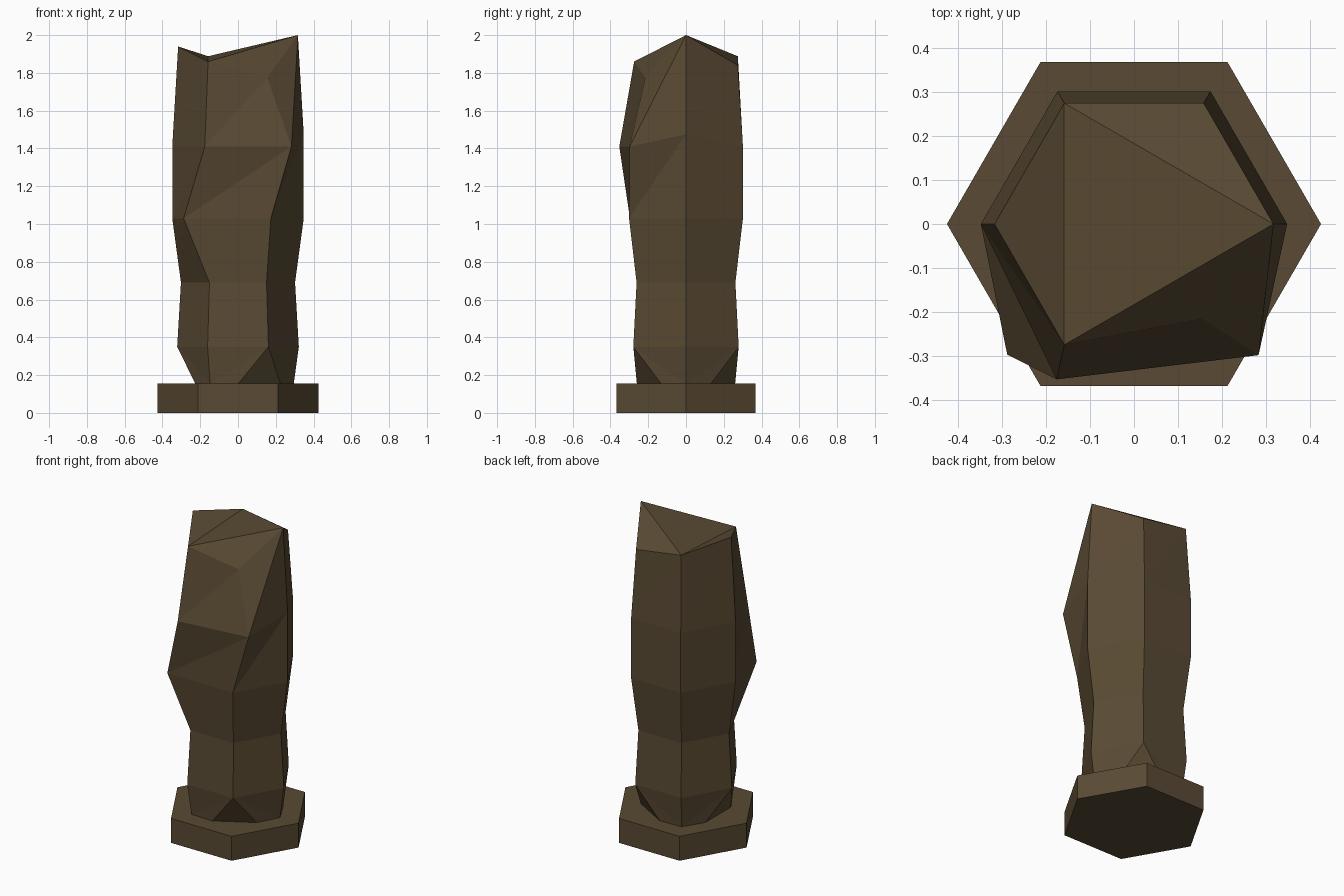
import bpy, bmesh
from math import cos, sin, radians

if "Cube" in bpy.data.objects:
    bpy.data.objects.remove(bpy.data.objects["Cube"])

mat = bpy.data.materials.new("dark_brown")
mat.diffuse_color = (0.10, 0.068, 0.033, 1)
mat.use_nodes = True
mat.node_tree.nodes["Principled BSDF"].inputs["Base Color"].default_value = mat.diffuse_color


def finish(name, bm):
    bmesh.ops.recalc_face_normals(bm, faces=bm.faces)
    mesh = bpy.data.meshes.new(name)
    bm.to_mesh(mesh)
    bm.free()
    obj = bpy.data.objects.new(name, mesh)
    bpy.context.collection.objects.link(obj)
    mesh.materials.append(mat)


def polar(bm, r, deg, z):
    return bm.verts.new((r * cos(radians(deg)), r * sin(radians(deg)), z))


def hex_ring(bm, r, z):
    return [polar(bm, r, 60 * i, z) for i in range(6)]


def bridge(bm, low, high):
    # triangulated band, diagonals running up to the next corner
    for i in range(6):
        j = (i + 1) % 6
        bm.faces.new((low[i], low[j], high[j]))
        bm.faces.new((low[i], high[j], high[i]))


# hexagonal base slab
bm = bmesh.new()
low, high = hex_ring(bm, 0.425, 0), hex_ring(bm, 0.425, 0.155)
for i in range(6):
    j = (i + 1) % 6
    bm.faces.new((low[i], low[j], high[j], high[i]))
bm.faces.new(low)
bm.faces.new(high)
finish("hex_base", bm)

# rough stone pillar: corners in order right, back right, back left, left, front left, front right
bm = bmesh.new()
rings = [hex_ring(bm, r, z) for r, z in
         ((0.322, 0.35), (0.302, 0.69), (0.348, 1.03), (0.348, 1.41), (0.317, 1.88))]
rings[2][4].co = (-0.288, -0.297, 1.03)
rings[3][4].co = (-0.176, -0.353, 1.41)
rings[3][5].co = (0.283, -0.298, 1.41)
rings[3][0].co.z = 1.475
top = rings[4]
for v, z in zip(top, (2.0, 1.84, 1.888, 1.94, 1.86, 1.775)):
    v.co.z = z
top[5].co = (0.155, -0.215, 1.775)
for a, b in zip(rings, rings[1:]):
    bridge(bm, a, b)

# broken slanted top
for tri in ((0, 1, 2), (2, 3, 4), (0, 2, 4), (0, 4, 5)):
    bm.faces.new([top[i] for i in tri])

# foot with every second corner chipped off
foot = [polar(bm, 0.295 if d % 120 == 0 else 0.26, d, 0.153)
        for d in (0, 30, 90, 120, 150, 210, 240, 270, 330)]
ring = rings[0]
for k in range(3):
    c, a, b, n = (foot[(3 * k + s) % 9] for s in range(4))
    p, q, r = (ring[(2 * k + s) % 6] for s in range(3))
    bm.faces.new((c, a, q))
    bm.faces.new((c, q, p))
    bm.faces.new((a, b, q))
    bm.faces.new((b, n, q))
    bm.faces.new((n, r, q))
bm.faces.new(foot)
finish("stone_pillar", bm)
